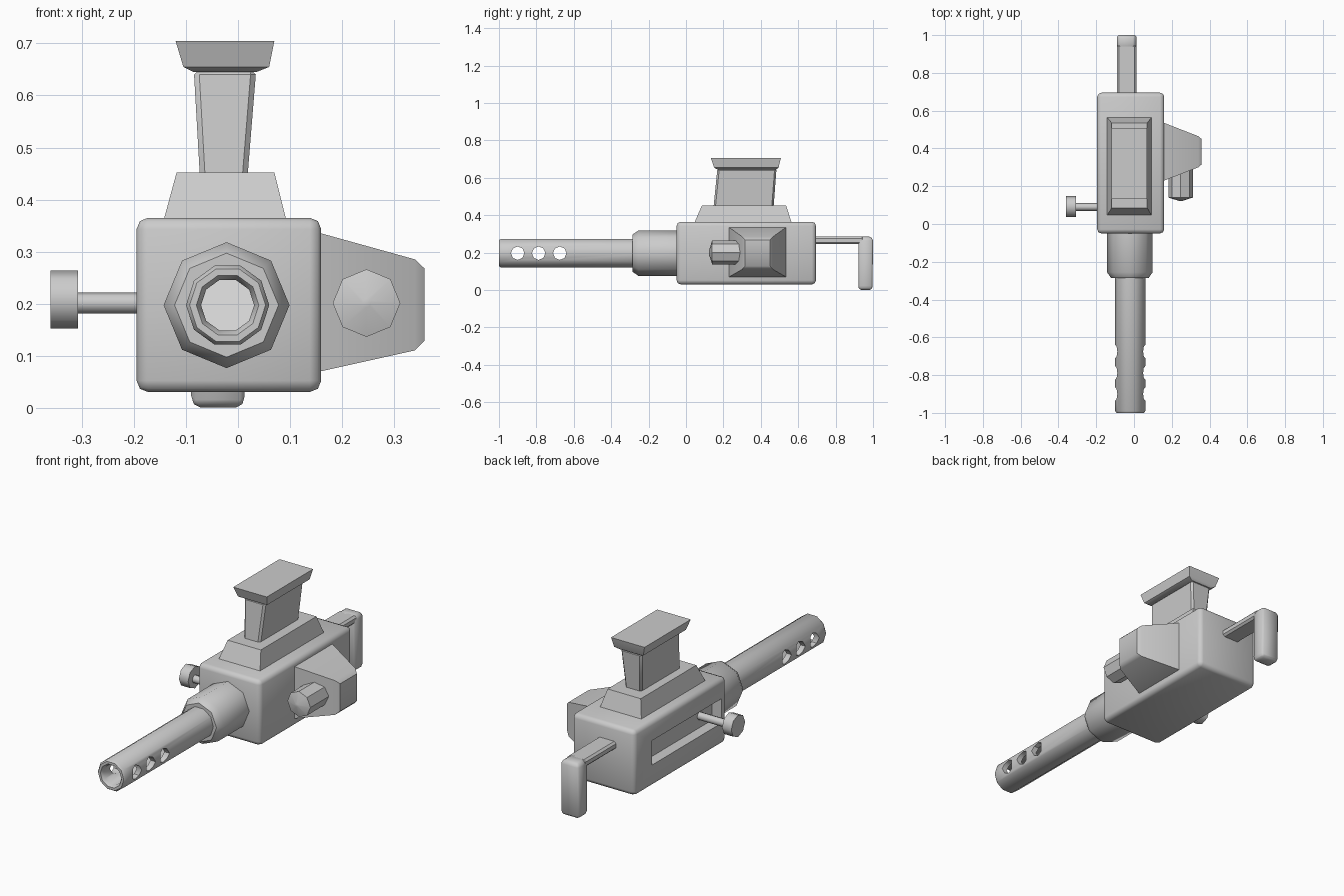
import bpy, math
from mathutils import Vector

if "Cube" in bpy.data.objects:
    bpy.data.objects.remove(bpy.data.objects["Cube"], do_unlink=True)


def material(name, rgb):
    m = bpy.data.materials.new(name)
    m.use_nodes = True
    m.diffuse_color = (*rgb, 1)
    m.node_tree.nodes["Principled BSDF"].inputs["Base Color"].default_value = (*rgb, 1)
    return m


GREY = material("metal grey", (0.6, 0.6, 0.6))
WHITE = material("glow white", (1, 1, 1))


def loft(name, rings):
    """Closed solid through rings of equal point count."""
    n = len(rings[0])
    verts = [p for r in rings for p in r]
    faces = [(k * n + i, k * n + (i + 1) % n, (k + 1) * n + (i + 1) % n, (k + 1) * n + i)
             for k in range(len(rings) - 1) for i in range(n)]
    faces += [tuple(reversed(range(n))), tuple(range(len(verts) - n, len(verts)))]
    mesh = bpy.data.meshes.new(name)
    mesh.from_pydata(verts, [], faces)
    mesh.materials.append(GREY)
    ob = bpy.data.objects.new(name, mesh)
    bpy.context.collection.objects.link(ob)
    bpy.context.view_layer.objects.active = ob
    for o in bpy.context.selected_objects:
        o.select_set(False)
    ob.select_set(True)
    bpy.ops.object.mode_set(mode='EDIT')
    bpy.ops.mesh.select_all(action='SELECT')
    bpy.ops.mesh.normals_make_consistent(inside=False)
    bpy.ops.object.mode_set(mode='OBJECT')
    return ob


def slab(name, axis, sections):
    """Rectangular sections (position, a0, a1, b0, b1) along an axis."""
    def place(t, a, b):
        v = [a, b]
        v.insert(axis, t)
        return Vector(v)
    return loft(name, [[place(t, a, b) for a, b in ((a0, b0), (a1, b0), (a1, b1), (a0, b1))]
                       for t, a0, a1, b0, b1 in sections])


def turned(name, axis, centre, profile, sides=8):
    """Round part: (position, radius) profile along an axis."""
    rings = []
    for t, r in profile:
        ring = []
        for i in range(sides):
            a = math.tau * i / sides
            v = [centre[0] + r * math.cos(a), centre[1] + r * math.sin(a)]
            v.insert(axis, t)
            ring.append(Vector(v))
        rings.append(ring)
    return loft(name, rings)


def finish(ob, bevel=0, segments=1, cutters=(), angle=35):
    if bevel:
        m = ob.modifiers.new("bevel", 'BEVEL')
        m.width, m.segments = bevel, segments
    for c in cutters:
        m = ob.modifiers.new("cut", 'BOOLEAN')
        m.object, m.solver = c, 'EXACT'
    bpy.context.view_layer.update()
    mesh = bpy.data.meshes.new_from_object(ob.evaluated_get(bpy.context.evaluated_depsgraph_get()))
    ob.modifiers.clear()
    ob.data = mesh
    for c in cutters:
        bpy.data.objects.remove(c, do_unlink=True)
    bpy.context.view_layer.objects.active = ob
    for o in bpy.context.selected_objects:
        o.select_set(False)
    ob.select_set(True)
    bpy.ops.object.shade_smooth_by_angle(angle=math.radians(angle))


CX, CZ = -0.02, 0.197

# Body with a long slot in its right side
body = slab("body", 1, [(y, -0.195, 0.16, 0.03, 0.365) for y in (-0.05, 0.695)])
slot = slab("slot_cutter", 0, [(x, -0.01, 0.555, 0.14, 0.265) for x in (-0.25, -0.14)])
finish(body, 0.022, 2, [slot], 50)

# Sight mount, neck and flared top
finish(slab("top_mount", 2, [(0.35, 0.04, 0.57, 0, 0)] and
            [(0.36, -0.143, 0.093, 0.045, 0.565), (0.452, -0.118, 0.07, 0.085, 0.535)]))
finish(slab("neck", 2, [(0.44, -0.073, 0.018, 0.147, 0.468), (0.65, -0.085, 0.035, 0.168, 0.484)]), 0.01)
finish(slab("neck_cap", 2, [(0.645, -0.085, 0.035, 0.166, 0.484), (0.655, -0.105, 0.06, 0.15, 0.495),
                            (0.705, -0.12, 0.07, 0.133, 0.507)]))

# Barrel collar
finish(turned("barrel_collar", 1, (CX - 0.002, CZ), [(-0.04, 0.121), (-0.255, 0.121), (-0.285, 0.1)]), angle=50)

# Hollow barrel with cross-drilled vents and a pale bore floor
barrel = turned("barrel", 1, (CX, CZ), [(-0.2, 0.08), (-0.99, 0.08), (-1, 0.073), (-1, 0.06),
                                        (-0.985, 0.051), (-0.5, 0.051)], 10)
barrel.data.materials.append(WHITE)
for f in barrel.data.polygons:
    if f.normal.y < -0.9 and f.center.y > -0.6:
        f.material_index = 1
vents = [turned("vent_cutter", 0, (y, CZ), [(-0.3, 0.036), (0.3, 0.036)]) for y in (-0.9, -0.788, -0.675)]
finish(barrel, cutters=vents, angle=45)

# Tapered housing on the left side, with a round lamp
finish(slab("side_housing", 0, [(0.14, 0.225, 0.54, 0.065, 0.34), (0.16, 0.23, 0.535, 0.07, 0.335),
                                (0.34, 0.3, 0.465, 0.11, 0.285), (0.358, 0.315, 0.45, 0.128, 0.268)]), angle=45)
finish(turned("side_lamp", 1, (0.247, 0.201), [(0.36, 0.065), (0.14, 0.065), (0.122, 0.008)]), angle=30)

# Charging bolt on the right side
finish(turned("bolt_rod", 0, (0.09, 0.201), [(-0.13, 0.02), (-0.32, 0.02)]), angle=50)
finish(turned("bolt_head", 0, (0.092, 0.208), [(-0.308, 0.056), (-0.36, 0.056)]), angle=50)

# Rear arm and hanging grip
finish(slab("rear_arm", 1, [(y, -0.09, 0.012, 0.245, 0.285) for y in (0.68, 0.95)]), 0.01)
finish(slab("rear_grip", 2, [(0, -0.08, 0.004, 0.93, 0.99), (0.015, -0.09, 0.013, 0.922, 0.997),
                             (0.265, -0.09, 0.012, 0.922, 1), (0.285, -0.08, 0.002, 0.922, 0.99)]),
       0.008, angle=50)
